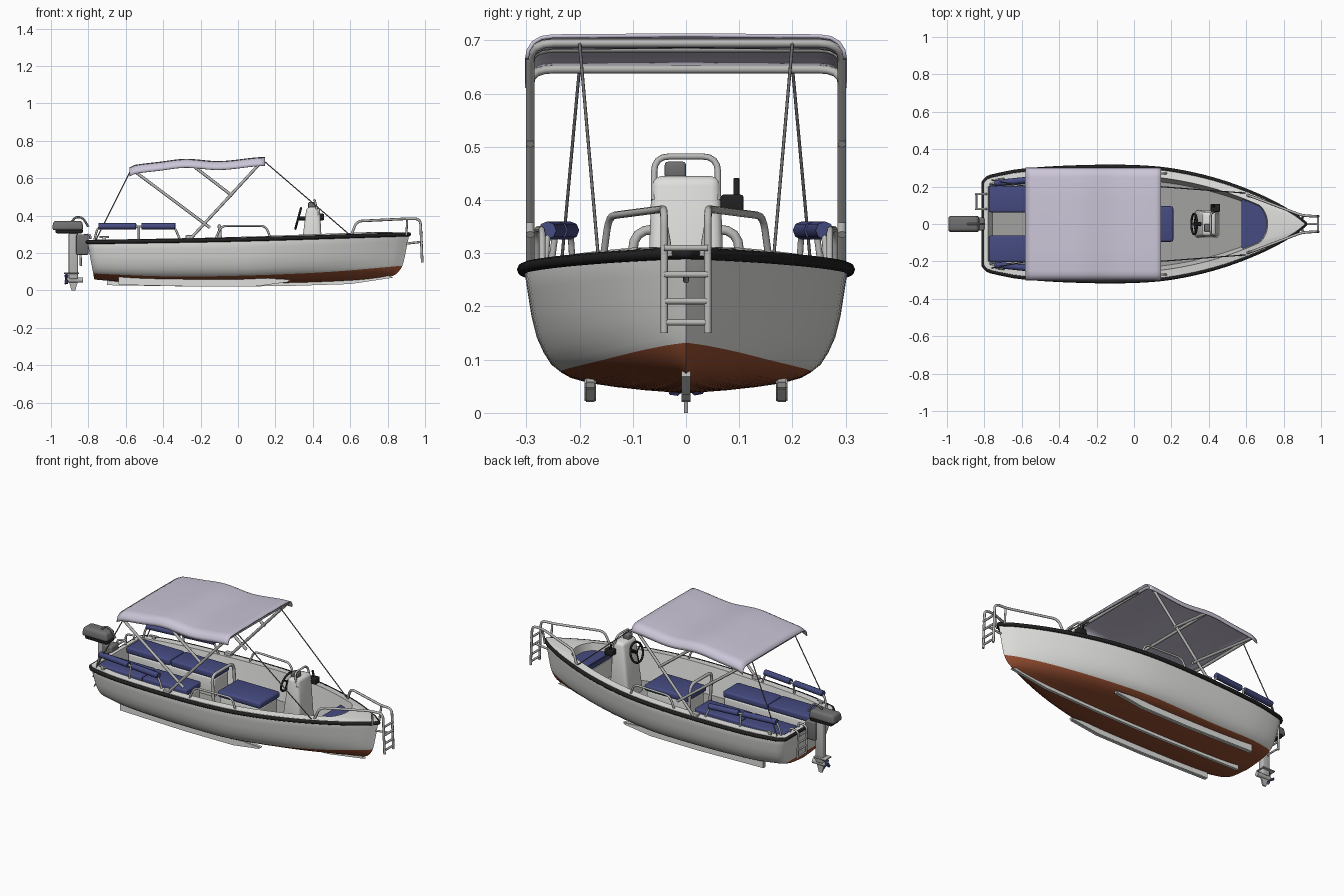
import bpy, bmesh, math
from mathutils import Vector, Matrix

if "Cube" in bpy.data.objects:
    bpy.data.objects.remove(bpy.data.objects["Cube"])

def mat(name, r, g, b):
    m = bpy.data.materials.new(name)
    m.diffuse_color = (r, g, b, 1)
    m.use_nodes = True
    m.node_tree.nodes["Principled BSDF"].inputs["Base Color"].default_value = m.diffuse_color
    return m
WHITE = mat("gelcoat white", .74, .74, .72)
RED = mat("antifouling red", .30, .075, .03)
GREY = mat("deck grey", .36, .36, .35)
BLUE = mat("cushion blue", .06, .07, .22)
CLOTH = mat("canopy lavender", .60, .56, .68)
STEEL = mat("steel", .48, .48, .47)
BLACK = mat("rubber black", .015, .015, .015)
MOTOR = mat("motor grey", .16, .16, .16)

def curve(tab, x):
    """Smooth interpolation through a table of (x, value)."""
    x = min(max(x, tab[0][0]), tab[-1][0])
    n = len(tab)
    i = next(k for k in range(n - 1) if x <= tab[k + 1][0])
    def slope(k):
        a, b = tab[max(k - 1, 0)], tab[min(k + 1, n - 1)]
        return (b[1] - a[1]) / (b[0] - a[0])
    (x0, y0), (x1, y1) = tab[i], tab[i + 1]
    h = x1 - x0
    t = (x - x0) / h
    return ((2*t**3 - 3*t*t + 1) * y0 + (t**3 - 2*t*t + t) * h * slope(i)
            + (3*t*t - 2*t**3) * y1 + (t**3 - t*t) * h * slope(i + 1))

def finish(name, bm, mats, angle=35):
    bmesh.ops.recalc_face_normals(bm, faces=bm.faces)
    me = bpy.data.meshes.new(name)
    bm.to_mesh(me)
    bm.free()
    for m in mats:
        me.materials.append(m)
    me.shade_smooth()
    me.set_sharp_from_angle(angle=math.radians(angle))
    ob = bpy.data.objects.new(name, me)
    bpy.context.collection.objects.link(ob)
    return ob

def box(name, lo, hi, m, bevel=.008, taper=(1, 1), shift=0):
    """Rounded box; taper scales the top in x and y, shift moves it in x."""
    bm = bmesh.new()
    bmesh.ops.create_cube(bm, size=1)
    for v in bm.verts:
        top = v.co.z > 0
        s = taper if top else (1, 1)
        v.co = Vector([(a + b) / 2 + c * (b - a) * k for a, b, c, k in zip(lo, hi, v.co, (*s, 1))])
        v.co.x += shift if top else 0
    bmesh.ops.bevel(bm, geom=bm.edges[:], offset=bevel, segments=3, profile=.5, affect='EDGES')
    return finish(name, bm, [m])

def prism(name, pts, axis, lo, hi, m, bevel=0):
    """Extrude a 2D outline along y (points are x,z) or z (points are x,y)."""
    bm = bmesh.new()
    f = bm.faces.new([bm.verts.new((a, lo, b) if axis == 'y' else (a, b, lo)) for a, b in pts])
    g = bmesh.ops.extrude_face_region(bm, geom=[f])
    d = Vector((0, hi - lo, 0) if axis == 'y' else (0, 0, hi - lo))
    bmesh.ops.translate(bm, vec=d, verts=[e for e in g['geom'] if isinstance(e, bmesh.types.BMVert)])
    if bevel:
        bmesh.ops.bevel(bm, geom=bm.edges[:], offset=bevel, segments=2, affect='EDGES')
    return finish(name, bm, [m])

def tube(name, pts, r, m, fillet=.03, closed=False):
    P = [Vector(p) for p in pts]
    path = list(P) if closed or fillet == 0 else [P[0]]
    if len(path) == 1:
        for a, p, b in zip(P, P[1:], P[2:]):
            da, db = a - p, b - p
            s = p + da.normalized() * min(fillet, da.length * .45)
            e = p + db.normalized() * min(fillet, db.length * .45)
            path += [s * (1-t)**2 + p * 2*t*(1-t) + e * t*t for t in (0, .25, .5, .75, 1)]
        path.append(P[-1])
    cu = bpy.data.curves.new(name, 'CURVE')
    cu.dimensions = '3D'
    cu.bevel_depth, cu.bevel_resolution, cu.use_fill_caps = r, 2, True
    sp = cu.splines.new('POLY')
    sp.points.add(len(path) - 1)
    for q, p in zip(sp.points, path):
        q.co = (*p, 1)
    sp.use_cyclic_u = closed
    tmp = bpy.data.objects.new("tmp", cu)
    bm = bmesh.new()
    bm.from_mesh(bpy.data.meshes.new_from_object(tmp))
    bpy.data.objects.remove(tmp)
    for f in bm.faces:
        f.material_index = 0
    return finish(name, bm, [m], 50)

# ---------- hull: keel-to-floor profile lofted along stations ----------
BEAM = [(-.805, .242), (-.6, .282), (-.2, .303), (.1, .296), (.3, .266), (.5, .212), (.7, .132), (.85, .05), (.915, 0)]
SHEER = [(-.805, .256), (0, .27), (.915, .298)]
KEEL = [(-.805, .058), (-.6, .043), (-.2, .037), (.3, .039), (.7, .05), (.915, .066)]
PAINT = [(-.805, .09), (-.4, .075), (0, .078), (.5, .098), (.915, .132)]
SECT = [(0, 0), (.035, .33), (.1, .655), (.22, .82), (.3, .868), (.5, .935), (.73, .968), (1, 1)]
STEM = [(0, .80), (.1, .848), (.28, .878), (.5, .892), (1, .915)]

def beam(x):
    return curve(BEAM, x) * (1 - .1 * max(0, (-.77 - x) / .035) ** 2)
def inner(x):
    e = .17 * math.sqrt(max(0, 1 - ((x - .5) / .215) ** 2)) if x > .5 else 9
    return max(0, min(beam(x) - .045, e))

US = [0, .005, .012, .022] + [.022 + .978 * math.sin(i / 44 * math.pi / 2) for i in range(1, 45)]
LOW, HIGH = [0, .05, .15, .3, .5, .75, 1], [.08, .2, .35, .55, .78, 1]
def profile(u):
    xt = -.805 + 1.72 * u
    B, S, K = beam(xt), curve(SHEER, xt), curve(KEEL, xt)
    fr = (curve(PAINT, xt) - K) / (S - K)
    pts = []
    for f in [fr * g for g in LOW] + [fr + (1 - fr) * h for h in HIGH]:
        xs = -.768 - .037 * f
        w = curve(SECT, f) ** (1 + 1.6 * max(0, u - .5))
        pts.append((xs + (curve(STEM, f) - xs) * u, B * w, K + (S - K) * f))
    xi, xf = -.78 + 1.495 * u, -.757 + 1.452 * u
    pts += [(xt, B * .985, S + .012), (xi, inner(xi), S + .014),
            (xf, inner(xi) * .91, .13), (xf, 0, .13)]
    return pts
bm = bmesh.new()
rows = [profile(u) for u in US]
nb, n = len(LOW) - 1, len(rows[0])
for sy in (1, -1):
    V = [[bm.verts.new((x, y * sy, z)) for x, y, z in r] for r in rows]
    for a, b in zip(V, V[1:]):
        for j in range(n - 1):
            f = bm.faces.new((a[j], a[j+1], b[j+1], b[j]))
            f.material_index = 1 if j < nb else 2 if j == n - 2 else 0
    if sy == 1:
        port = V[0]
for j in range(n - 2):                      # transom, stern deck, stern wall
    f = bm.faces.new((port[j], port[j+1], V[0][j+1], V[0][j]))
    f.material_index = 1 if j < nb else 0
bmesh.ops.remove_doubles(bm, verts=bm.verts, dist=.0004)
bmesh.ops.dissolve_degenerate(bm, edges=bm.edges, dist=.0002)
finish("hull", bm, [WHITE, RED, GREY], 40)

# rub rail around the sheer
side = [(-.805 + 1.72 * u, beam(-.805 + 1.72 * u) + .003, curve(SHEER, -.805 + 1.72 * u) + .002) for u in US]
tube("rub_rail", side + [(x, -y, z) for x, y, z in side[-2::-1]], .011, BLACK, closed=True)

# keel and bilge runners
prism("keel", [(-.7, .06), (-.7, .028), (-.2, .02), (.25, .023), (.6, .034), (.83, .068), (.8, .08), (.2, .06)], 'y', -.008, .008, WHITE)
for s in (1, -1):
    prism("bilge_runner", [(-.64, .085), (-.64, .03), (-.2, .02), (.1, .022), (.27, .045), (.28, .058), (0, .075)],
          'y', s * .18 - .011, s * .18 + .011, WHITE, .003)

# ---------- seating ----------
for s in (1, -1):
    ys = sorted((s * .065, s * .2))
    box("side_bench", (-.765, ys[0], .12), (-.2, ys[1], .235), WHITE)
    for x0, x1 in ((-.775, -.49), (-.486, -.195)):
        box("bench_cushion", (x0, ys[0] - .003, .235), (x1, ys[1] + .003, .272), BLUE, .01)
box("helm_seat_base", (-.06, -.085, .12), (.2, .085, .225), WHITE)
box("helm_seat_cushion", (-.07, -.095, .225), (.21, .095, .262), BLUE, .012)
tube("helm_seat_backrest", [(-.085, -.1, .14), (-.1, -.1, .345), (-.1, .1, .345), (-.085, .1, .14)], .009, STEEL, .04)
arc = [(.575 + .135 * t, inner(.575 + .135 * t) * .96) for t in (0, .2, .4, .6, .75, .88, .96, 1)]
half_moon = arc + [(x, -y) for x, y in arc[::-1]]
prism("bow_seat_base", [(x, y * .96) for x, y in half_moon], 'z', .12, .235, WHITE)
prism("bow_seat_cushion", half_moon, 'z', .235, .268, BLUE, .005)

# ---------- console ----------
box("console", (.325, -.075, .125), (.455, .075, .445), WHITE, .018, (.55, .86), .012)
tube("console_hoop", [(.43, -.06, .40), (.41, -.06, .482), (.41, .06, .482), (.43, .06, .40)], .006, STEEL)
box("instrument_pod", (.375, -.04, .44), (.415, 0, .472), MOTOR, .006)
box("throttle_box", (.41, .065, .375), (.46, .108, .41), BLACK, .005)
tube("throttle_lever", [(.43, .095, .4), (.42, .095, .44)], .006, BLACK)
ring = [(.322 + .015 * math.sin(a), .055 * math.cos(a), .385 + .055 * math.sin(a)) for a in [i * math.pi / 12 for i in range(24)]]
tube("steering_wheel", ring, .006, BLACK, closed=True)
for k in (2, 10, 18):
    tube("wheel_spoke", [(.322, 0, .385), ring[k]], .004, BLACK)
tube("wheel_shaft", [(.32, 0, .385), (.36, 0, .385)], .01, BLACK)

# ---------- canopy ----------
TOP = [(-.58, .652), (-.56, .664), (-.42, .682), (-.28, .698), (-.1, .686), (.1, .706), (.145, .708)]
ARCH = [(.299, -.042), (.296, -.026), (.287, -.012), (.272, -.003), (.25, 0), (.12, .001), (0, .002)]
ARCH += [(-y, z) for y, z in ARCH[-2::-1]]
bm = bmesh.new()
G = [[bm.verts.new((x, y, curve(TOP, x) + dz)) for y, dz in ARCH] for x in [-.58 + .725 * i / 24 for i in range(25)]]
for a, b in zip(G, G[1:]):
    for j in range(len(ARCH) - 1):
        bm.faces.new((a[j], a[j+1], b[j+1], b[j]))
cloth = finish("canopy_cloth", bm, [CLOTH], 60)
so = cloth.modifiers.new("thickness", 'SOLIDIFY')
so.thickness, so.offset = .007, 0
for nm, xb, zb, xt, zt in (("aft", -.15, .335, -.565, .646), ("mid", -.03, .505, -.265, .685), ("fore", -.26, .27, .132, .695)):
    tube("canopy_bow_" + nm, [(xb, -.293, zb), (xt, -.293, zt), (xt, .293, zt), (xb, .293, zb)], .008, STEEL, .045)
for s in (1, -1):
    tube("aft_strap", [(-.57, s * .2, .65), (-.76, s * .235, .27)], .003, MOTOR)
    tube("fore_strap", [(.135, s * .2, .695), (.6, s * .165, .295)], .003, MOTOR)
    box("canopy_foot", (-.28, s * .285 - .014, .27), (-.24, s * .285 + .014, .295), STEEL, .004)

# ---------- rails and pads ----------
for s in (1, -1):
    tube("stern_rail", [(-.77, s * .212, .26), (-.75, s * .217, .342), (-.34, s * .26, .342), (-.31, s * .265, .27)], .006, STEEL)
    tube("stern_rail_post", [(-.53, s * .245, .342), (-.53, s * .255, .265)], .006, STEEL)
    for x0, x1 in ((-.745, -.545), (-.515, -.335)):
        y = lambda x: s * (.217 + (x + .75) * .105)
        tube("rail_pad", [(x0, y(x0), .343), (x1, y(x1), .343)], .017, BLUE)
    tube("grab_rail", [(-.12, s * .28, .275), (-.09, s * .28, .345), (.15, s * .27, .345), (.175, s * .27, .275)], .006, STEEL)
    tube("bow_rail", [(.605, s * .155, .295), (.635, s * .145, .37), (.9, s * .045, .383),
                      (.975, s * .041, .383), (.985, s * .041, .15)], .007, STEEL)
    tube("bow_rail_post", [(.905, s * .045, .383), (.9, s * .03, .295)], .006, STEEL)
    tube("mooring_cleat", [(-.74, s * .235, .285), (-.69, s * .242, .285)], .005, STEEL)
    box("cleat_foot", (-.725, s * .238 - .006, .262), (-.705, s * .238 + .006, .285), STEEL, .002)
for z in (.17, .21, .26, .31):
    tube("bow_ladder_rung", [(.984, -.041, z), (.984, .041, z)], .006, STEEL)
tube("bow_ladder_brace", [(.9, 0, .25), (.984, 0, .26)], .006, STEEL)

# stern ladder
for y in (.08, .16):
    tube("stern_ladder_side", [(-.79, y, .275), (-.79, y, .30), (-.845, y, .29), (-.84, y, .13)], .006, STEEL, .02)
for z in (.14, .18, .22, .26):
    tube("stern_ladder_rung", [(-.842, .08, z), (-.842, .16, z)], .005, STEEL)

# ---------- outboard motor ----------
box("motor_cowl", (-.995, -.045, .322), (-.825, .045, .372), MOTOR, .014, (.9, .85))
box("motor_cowl_base", (-.975, -.038, .305), (-.83, .038, .33), BLACK, .008)
box("motor_leg", (-.905, -.018, .06), (-.855, .018, .31), STEEL, .008)
box("motor_bracket", (-.865, -.035, .19), (-.80, .035, .30), MOTOR, .008)
tube("motor_torpedo", [(-.915, 0, .055), (-.83, 0, .055)], .014, STEEL)
box("motor_plate", (-.93, -.03, .088), (-.85, .03, .096), STEEL, .003)
prism("motor_skeg", [(-.905, .05), (-.89, 0), (-.87, 0), (-.855, .05)], 'y', -.004, .004, STEEL)
tube("motor_handle", [(-.89, 0, .365), (-.87, 0, .392), (-.83, 0, .39), (-.80, 0, .34)], .006, MOTOR)
for k in range(3):
    blade = prism("propeller_blade", [(-.925, .055), (-.93, .08), (-.918, .092), (-.905, .08), (-.91, .055)], 'y', -.003, .003, BLUE)
    c = Matrix.Translation((-.917, 0, .055))
    blade.data.transform(c @ Matrix.Rotation(k * 2.0944, 4, 'X') @ Matrix.Rotation(.9, 4, 'Z') @ c.inverted())
